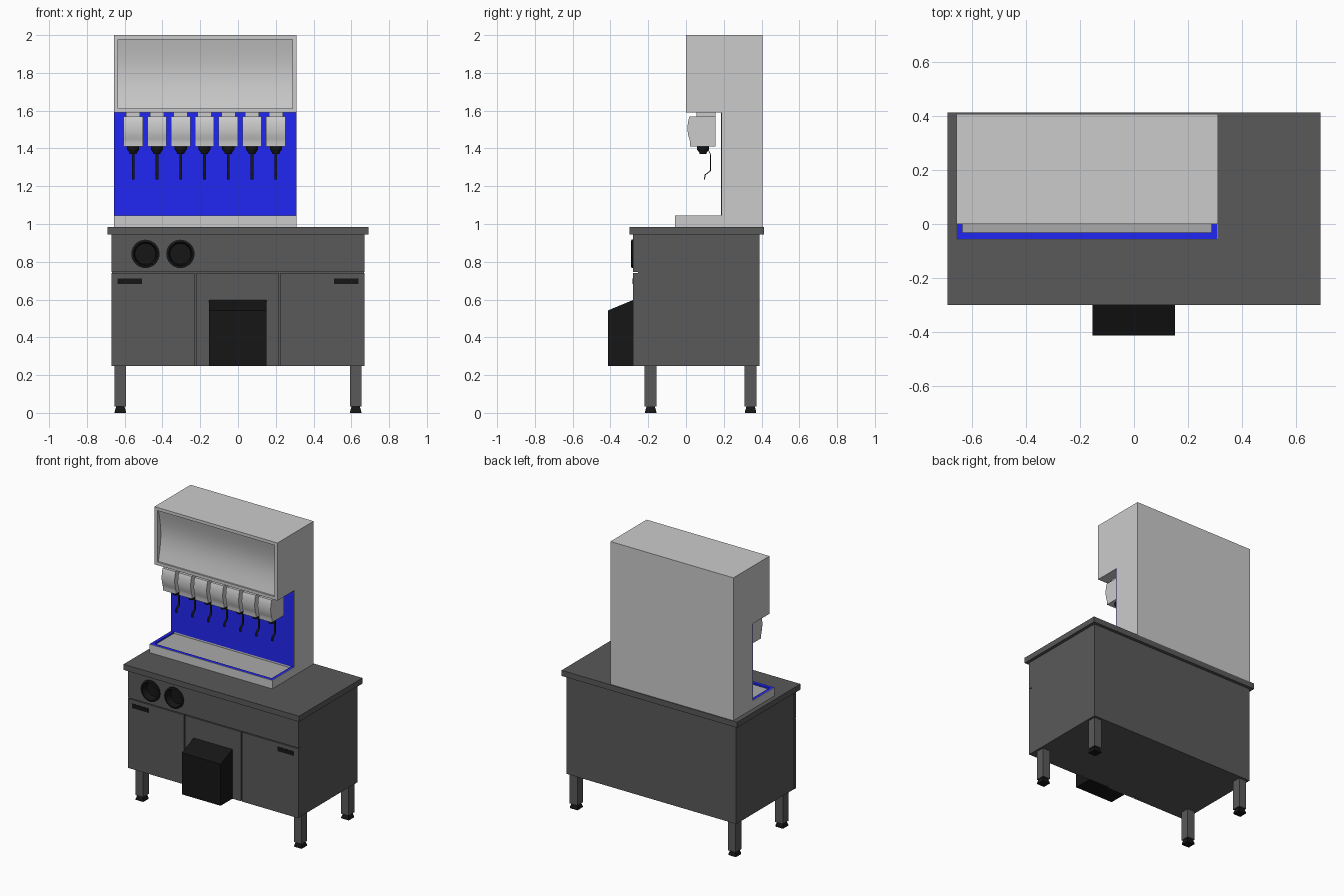
import bpy, bmesh, math

if "Cube" in bpy.data.objects:
    bpy.data.objects.remove(bpy.data.objects["Cube"])


def material(name, rgb):
    m = bpy.data.materials.new(name)
    m.diffuse_color = (*rgb, 1)
    m.use_nodes = True
    m.node_tree.nodes["Principled BSDF"].inputs["Base Color"].default_value = m.diffuse_color
    return m


DARK = material("dark_grey", (0.1, 0.1, 0.1))
BLACK = material("black", (0.008, 0.008, 0.008))
BLUE = material("blue", (0.015, 0.02, 0.9))
MID = material("mid_grey", (0.4, 0.4, 0.4))


def make(name, verts, faces, mat=None, smooth=False):
    me = bpy.data.meshes.new(name)
    me.from_pydata(verts, [], faces)
    bm = bmesh.new()
    bm.from_mesh(me)
    bmesh.ops.recalc_face_normals(bm, faces=bm.faces)
    bm.to_mesh(me)
    bm.free()
    ob = bpy.data.objects.new(name, me)
    bpy.context.collection.objects.link(ob)
    if mat:
        me.materials.append(mat)
    if smooth:
        bpy.ops.object.select_all(action='DESELECT')
        ob.select_set(True)
        bpy.context.view_layer.objects.active = ob
        bpy.ops.object.shade_smooth_by_angle(angle=math.radians(35))
    return ob


def prism(name, yz, x0, x1, mat=None, smooth=False):
    """Side profile in (y, z) extruded along x."""
    n = len(yz)
    verts = [(x, y, z) for x in (x0, x1) for y, z in yz]
    faces = [(i, (i + 1) % n, n + (i + 1) % n, n + i) for i in range(n)]
    faces += [tuple(range(n)), tuple(range(n, 2 * n))]
    return make(name, verts, faces, mat, smooth)


def box(name, x0, x1, y0, y1, z0, z1, mat=None):
    return prism(name, [(y0, z0), (y1, z0), (y1, z1), (y0, z1)], x0, x1, mat)


def lathe(name, rz, sides, mat=None, smooth=True, turn=0.0):
    """Profile in (radius, z) turned around z, both ends capped."""
    verts, faces = [], []
    for r, z in rz:
        for k in range(sides):
            a = 2 * math.pi * k / sides + turn
            verts.append((r * math.cos(a), r * math.sin(a), z))
    for i in range(len(rz) - 1):
        for k in range(sides):
            j = (k + 1) % sides
            faces.append((i * sides + k, i * sides + j,
                          (i + 1) * sides + j, (i + 1) * sides + k))
    faces.append(tuple(range(sides)))
    faces.append(tuple(range(len(verts) - sides, len(verts))))
    return make(name, verts, faces, mat, smooth)


def cut(ob, cutter):
    mod = ob.modifiers.new("cut", 'BOOLEAN')
    mod.operation = 'DIFFERENCE'
    mod.solver = 'EXACT'
    mod.object = cutter
    bpy.context.view_layer.update()
    bpy.context.view_layer.objects.active = ob
    bpy.ops.object.modifier_apply(modifier=mod.name)


# Counter and cabinet
box("countertop", -0.69, 0.69, -0.30, 0.412, 0.945, 0.985, DARK)
body = box("cabinet_body", -0.668, 0.668, -0.255, 0.39, 0.247, 0.946, DARK)
fascia = box("cabinet_fascia", -0.67, 0.67, -0.28, -0.2551, 0.746, 0.946, DARK)
for name, x0, x1 in (("left_door", -0.67, -0.23), ("centre_panel", -0.222, 0.218),
                     ("right_door", 0.226, 0.67)):
    box(name, x0, x1, -0.28, -0.2551, 0.247, 0.74, DARK)
for side in (-1, 1):
    box("door_handle", side * 0.637, side * 0.508, -0.283, -0.27, 0.682, 0.712, BLACK)

# Round cup dispensers set into the fascia
for x in (-0.49, -0.305):
    hole = lathe("hole_cutter", [(0.067, 0.236), (0.067, 0.32)], 32)
    hole.rotation_euler.x = math.pi / 2
    hole.location = (x, 0, 0.842)
    cut(body, hole)
    cut(fascia, hole)
    bpy.data.objects.remove(hole)
    cup = lathe("cup_dispenser", [(0.068, 0.236), (0.068, 0.279), (0.075, 0.279),
                                  (0.075, 0.287), (0.07, 0.29), (0.062, 0.29),
                                  (0.055, 0.242)], 32, BLACK)
    cup.rotation_euler.x = math.pi / 2
    cup.location = (x, 0, 0.842)

# Waste bin with sloping top
prism("waste_bin", [(-0.412, 0.247), (-0.412, 0.543), (-0.279, 0.598), (-0.27, 0.598),
                    (-0.27, 0.247)], -0.153, 0.152, BLACK)

# Legs with flared square feet
for x in (-0.623, 0.623):
    for y in (-0.187, 0.342):
        box("leg", x - 0.03, x + 0.03, y - 0.032, y + 0.032, 0.034, 0.25, DARK)
        foot = lathe("foot", [(0.042, 0), (0.042, 0.008), (0.03, 0.036)], 4, BLACK,
                     False, math.pi / 4)
        foot.location = (x, y, 0)

# Dispenser housing: C-shaped side profile with recesses for the panel and tray
L, R = -0.657, 0.31
housing = prism("dispenser_housing", [(-0.058, 0.985), (0.406, 0.985), (0.406, 2.0),
                                      (0.0, 2.0), (0.0, 1.59), (0.19, 1.59),
                                      (0.19, 1.045), (-0.058, 1.045)], L, R)
for c in (box("panel_cutter", -0.635, 0.288, -0.1, 0.06, 1.612, 1.978),
          box("tray_cutter", L + 0.003, R - 0.003, -0.055, 0.18, 1.02, 1.044),
          box("tray_top_cutter", L + 0.003, R - 0.003, -0.055, 0.1895, 1.03, 1.1)):
    cut(housing, c)
    bpy.data.objects.remove(c)

# Concave front panel
arc = [(0.012 + 0.028 * math.sin(math.pi * i / 12), 1.612 + 0.366 * i / 12)
       for i in range(13)]
prism("front_panel", arc + [(0.06, 1.978), (0.06, 1.612)], -0.635, 0.288, smooth=True)

# Blue splash back, tray rim and grate
box("splash_back", L + 0.001, R - 0.001, 0.186, 0.192, 1.045, 1.589, BLUE)
box("tray_rim_front", L + 0.003, R - 0.003, -0.055, -0.032, 1.02, 1.045, BLUE)
box("tray_rim_left", L + 0.003, L + 0.023, -0.032, 0.187, 1.02, 1.045, BLUE)
box("tray_rim_right", R - 0.023, R - 0.003, -0.032, 0.187, 1.02, 1.045, BLUE)
box("drip_grate", L + 0.023, R - 0.023, -0.032, 0.187, 1.02, 1.034, MID)

# Seven taps: mount, curved cover, nozzle and bent lever
cover = [(0.155, 1.41), (0.155, 1.57), (0.02, 1.57), (0.014, 1.555), (0.01, 1.535),
         (0.008, 1.512), (0.009, 1.488), (0.012, 1.468), (0.018, 1.449), (0.022, 1.435),
         (0.022, 1.41)]
wire = [(0.115, 1.415), (0.119, 1.395), (0.131, 1.37), (0.133, 1.285), (0.128, 1.277),
        (0.104, 1.26), (0.1, 1.235)]
for i in range(7):
    x = -0.555 + i * 0.1259
    box("tap_mount", x - 0.037, x + 0.037, 0.055, 0.155, 1.569, 1.591)
    prism("tap_cover", cover, x - 0.051, x + 0.051, smooth=True)
    nozzle = lathe("nozzle", [(0.032, 1.411), (0.032, 1.395), (0.02, 1.378),
                              (0.018, 1.37)], 16, BLACK)
    nozzle.location = (x, 0.09, 0)
    prism("tap_lever", wire + [(y - 0.005, z + 0.002) for y, z in reversed(wire)],
          x - 0.007, x + 0.007, BLACK)
